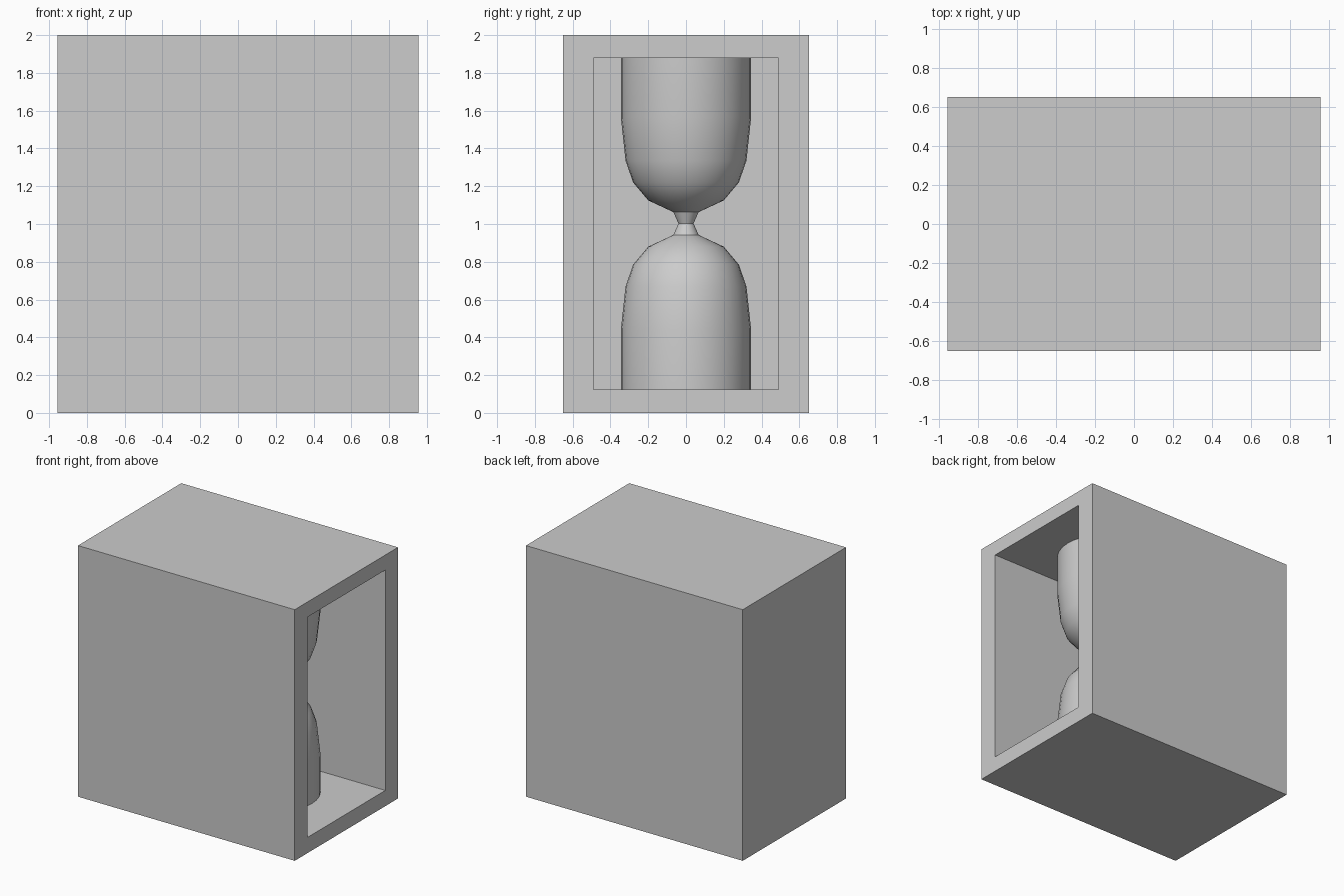
import bpy
import bmesh
import math

if "Cube" in bpy.data.objects:
    bpy.data.objects.remove(bpy.data.objects["Cube"])

# Plain grey used on every part
GREY = (0.604, 0.604, 0.604, 1.0)
grey = bpy.data.materials.new("plain grey")
grey.use_nodes = True
grey.diffuse_color = GREY
grey.node_tree.nodes["Principled BSDF"].inputs["Base Color"].default_value = GREY

HALF_X, HALF_Y, HEIGHT = 0.955, 0.65, 2.0
OPEN_Y, FLOOR, CEILING = 0.49, 0.125, 1.88
GLASS_X = 0.305
BACK_X = 2 * GLASS_X - HALF_X  # recess is centred on the hourglass


def make_object(name, bm):
    bmesh.ops.recalc_face_normals(bm, faces=bm.faces)
    mesh = bpy.data.meshes.new(name)
    bm.to_mesh(mesh)
    bm.free()
    mesh.materials.append(grey)
    obj = bpy.data.objects.new(name, mesh)
    bpy.context.collection.objects.link(obj)
    return obj


# Case: a solid block whose +x side is framed and pushed in to form the recess
bm = bmesh.new()
bmesh.ops.create_cube(bm, size=1)
for v in bm.verts:
    v.co.x *= 2 * HALF_X
    v.co.y *= 2 * HALF_Y
    v.co.z = (v.co.z + 0.5) * HEIGHT
side = max(bm.faces, key=lambda f: f.calc_center_median().x)


def fit_opening(face, x):
    for v in face.verts:
        v.co.x = x
        v.co.y = math.copysign(OPEN_Y, v.co.y)
        v.co.z = CEILING if v.co.z > HEIGHT / 2 else FLOOR


bmesh.ops.inset_region(bm, faces=[side], thickness=0.1)
fit_opening(side, HALF_X)
bmesh.ops.inset_region(bm, faces=[side], thickness=0.01)
fit_opening(side, BACK_X)
make_object("case", bm)

# Hourglass: one half profile (radius, z), mirrored about the waist and spun
WAIST = (FLOOR + CEILING) / 2
lower = [(0.345, FLOOR), (0.345, 0.44), (0.32, 0.67), (0.28, 0.785),
         (0.2, 0.88), (0.067, 0.942)]
profile = lower + [(0.04, WAIST)] + [(r, 2 * WAIST - z) for r, z in reversed(lower)]

bm = bmesh.new()
points = [bm.verts.new((r, 0, z)) for r, z in profile]
edges = [bm.edges.new(pair) for pair in zip(points, points[1:])]
bmesh.ops.spin(bm, geom=points + edges, cent=(0, 0, 0), axis=(0, 0, 1),
               angle=math.tau, steps=32, use_duplicate=False)
bmesh.ops.remove_doubles(bm, verts=bm.verts, dist=0.0005)
bmesh.ops.holes_fill(bm, edges=[e for e in bm.edges if e.is_boundary], sides=0)
hourglass = make_object("hourglass", bm)
hourglass.location.x = GLASS_X

bpy.ops.object.select_all(action="DESELECT")
hourglass.select_set(True)
bpy.context.view_layer.objects.active = hourglass
bpy.ops.object.shade_smooth_by_angle(angle=math.radians(30))
